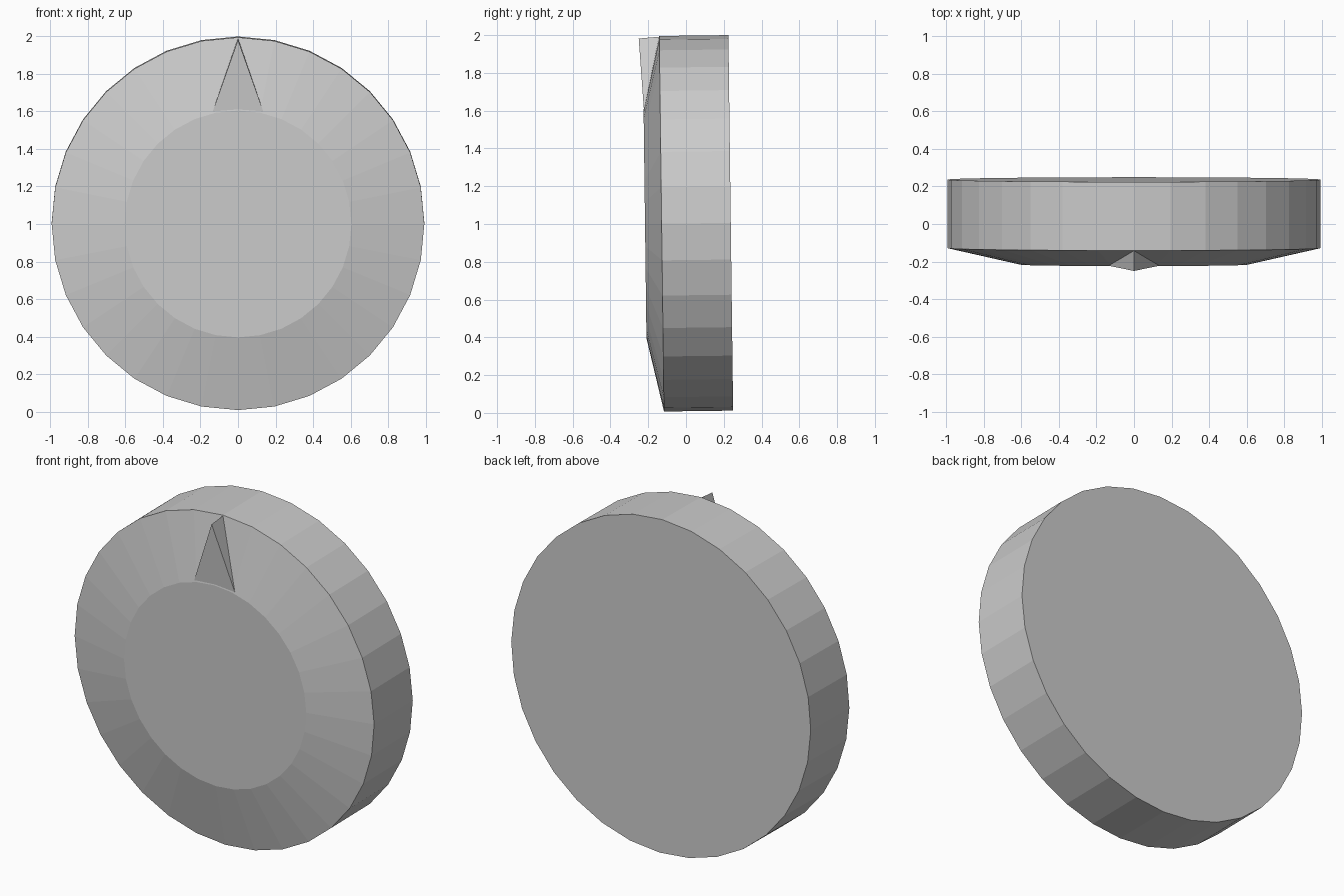
import bpy, bmesh, math
from mathutils import Matrix

if "Cube" in bpy.data.objects:
    bpy.data.objects.remove(bpy.data.objects["Cube"])

SIDES = 32
TILT = math.radians(0.72)

grey = bpy.data.materials.new("plain grey")
grey.diffuse_color = (0.6, 0.6, 0.6, 1)
grey.use_nodes = True
grey.node_tree.nodes["Principled BSDF"].inputs["Base Color"].default_value = grey.diffuse_color


def add_part(name, bm):
    """Tilt the part slightly about the disc centre and link it."""
    bmesh.ops.recalc_face_normals(bm, faces=bm.faces)
    bm.transform(Matrix.Translation((0, 0, 1.003)) @ Matrix.Rotation(TILT, 4, 'X'))
    mesh = bpy.data.meshes.new(name)
    bm.to_mesh(mesh)
    bm.free()
    mesh.materials.append(grey)
    bpy.context.collection.objects.link(bpy.data.objects.new(name, mesh))


# Dial body: rings of (radius, depth) from back to front, bevelled to a small face
bm = bmesh.new()
rings = []
for radius, y in ((0.994, 0.237), (0.994, -0.129), (0.605, -0.217)):
    rings.append([bm.verts.new((radius * math.sin(i * math.tau / SIDES), y,
                                radius * math.cos(i * math.tau / SIDES)))
                  for i in range(SIDES)])
for a, b in zip(rings, rings[1:]):
    for i in range(SIDES):
        j = (i + 1) % SIDES
        bm.faces.new((a[i], a[j], b[j], b[i]))
bm.faces.new(rings[0])
bm.faces.new(rings[-1])
add_part("dial_body", bm)

# Pointer: wedge rising from the face edge to the rim
bm = bmesh.new()
left, right, tip, root = [bm.verts.new(p) for p in (
    (-0.135, -0.215, 0.60), (0.135, -0.215, 0.60),
    (0, -0.238, 0.982), (0, -0.129, 0.99))]
for face in ((left, right, tip), (left, tip, root), (right, root, tip), (left, root, right)):
    bm.faces.new(face)
add_part("pointer", bm)
